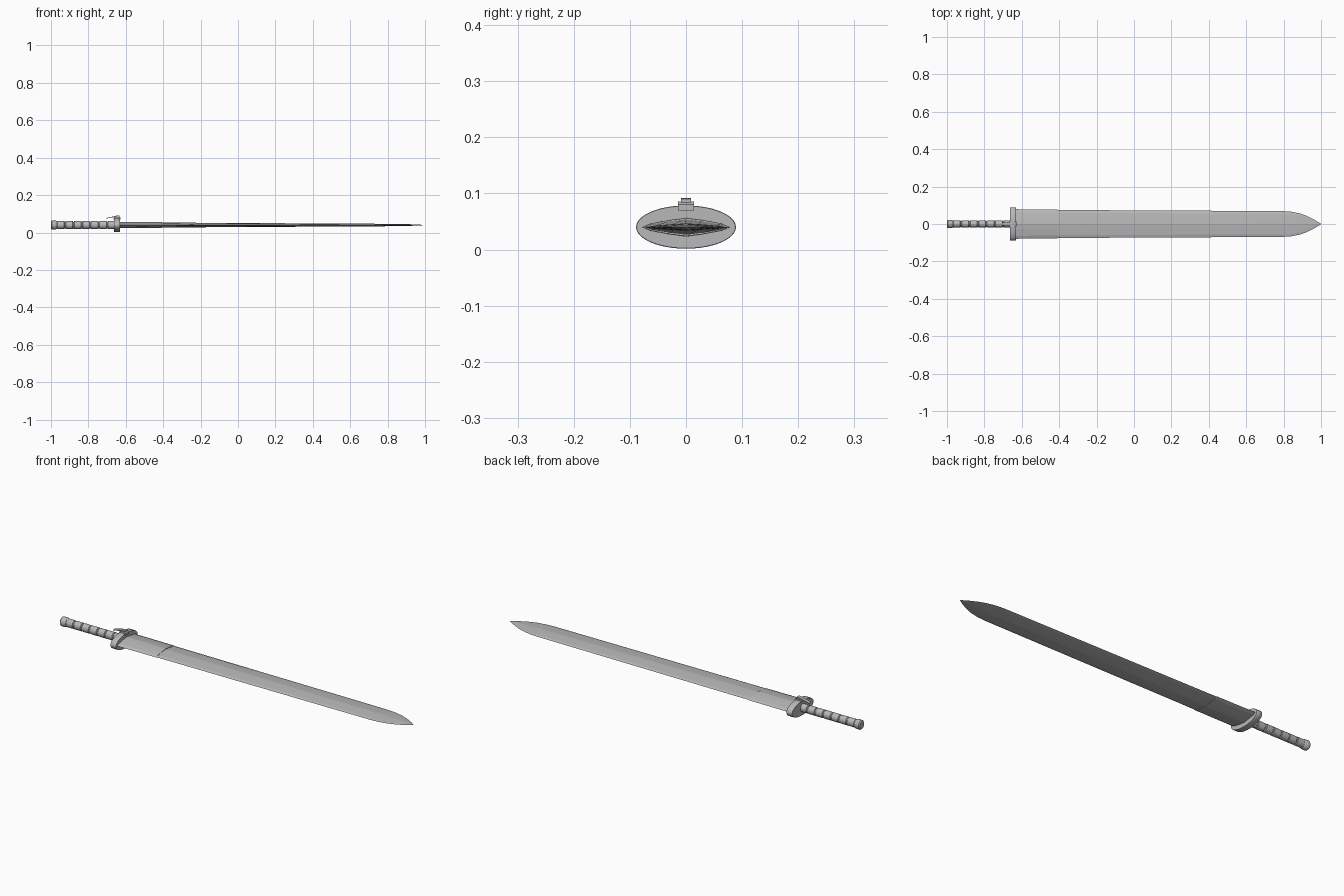
import bpy, bmesh, math

if "Cube" in bpy.data.objects:
    bpy.data.objects.remove(bpy.data.objects["Cube"])

ZC = 0.04  # height of the sword's long axis

steel = bpy.data.materials.new("mid_grey")
steel.diffuse_color = (0.48, 0.48, 0.48, 1)
steel.use_nodes = True
steel.node_tree.nodes["Principled BSDF"].inputs["Base Color"].default_value = steel.diffuse_color


def finish(name, bm, angle=30):
    bmesh.ops.recalc_face_normals(bm, faces=bm.faces)
    me = bpy.data.meshes.new(name)
    bm.to_mesh(me)
    bm.free()
    me.materials.append(steel)
    ob = bpy.data.objects.new(name, me)
    bpy.context.collection.objects.link(ob)
    bpy.ops.object.select_all(action='DESELECT')
    ob.select_set(True)
    bpy.context.view_layer.objects.active = ob
    bpy.ops.object.shade_smooth_by_angle(angle=math.radians(angle))
    return ob


def loft(name, sections, shape, angle=30):
    """Skin closed rings along x; sections are (x, half width, half height)."""
    bm = bmesh.new()
    rings = [[bm.verts.new((x, u * w, ZC + v * h)) for u, v in shape]
             for x, w, h in sections]
    n = len(shape)
    for a, b in zip(rings, rings[1:]):
        for i in range(n):
            j = (i + 1) % n
            bm.faces.new((a[i], a[j], b[j], b[i]))
    bm.faces.new(rings[0])
    bm.faces.new(rings[-1])
    return finish(name, bm, angle)


def ellipse(n):
    return [(math.cos(2 * math.pi * i / n), math.sin(2 * math.pi * i / n)) for i in range(n)]


def extrude_y(name, profile, half):
    """Extrude an xz profile symmetrically across y."""
    bm = bmesh.new()
    l, r = [[bm.verts.new((x, y, z)) for x, z in profile] for y in (-half, half)]
    n = len(profile)
    for i in range(n):
        j = (i + 1) % n
        bm.faces.new((l[i], l[j], r[j], r[i]))
    bm.faces.new(l)
    bm.faces.new(r)
    return finish(name, bm)


# Blade: ridged section with sharpened edges, curved point
blade_shape = [(1, 0), (0.8, 0.4), (0.35, 0.8), (0, 1), (-0.35, 0.8), (-0.8, 0.4),
               (-1, 0), (-0.8, -0.4), (-0.35, -0.8), (0, -1), (0.35, -0.8), (0.8, -0.4)]
loft("blade", [(-0.64, 0.076, 0.0145), (0.79, 0.069, 0.0065),
               (0.84, 0.066, 0.006), (0.89, 0.056, 0.005), (0.93, 0.041, 0.004),
               (0.97, 0.020, 0.002), (1.0, 0.0005, 0.0004)], blade_shape, 3)

# Sleeve around the blade root
loft("blade_sleeve", [(-0.64, 0.079, 0.0170), (-0.41, 0.0775, 0.0160)], blade_shape, 3)

# Oval guard with a slight bevel
loft("guard", [(-0.664, 0.0875, 0.037), (-0.662, 0.089, 0.0385), (-0.634, 0.089, 0.0385),
               (-0.632, 0.088, 0.0375)], ellipse(48), 50)

# Grip with evenly spaced grooves
grip = []
ribs, start, end = 7, -0.97, -0.655
step = (end - start) / ribs
for i in range(ribs):
    x = start + i * step
    grip += [(x, 0.0165, 0.0175), (x + 0.002, 0.0165, 0.0175), (x + 0.005, 0.0192, 0.0208),
             (x + step - 0.004, 0.0192, 0.0208), (x + step - 0.001, 0.0165, 0.0175)]
loft("grip", grip, ellipse(24), 30)

# Pommel cap
loft("pommel", [(-1.0, 0.018, 0.019), (-0.995, 0.0225, 0.024), (-0.975, 0.0225, 0.024),
                (-0.967, 0.018, 0.019)], ellipse(24), 35)

# Release catch on top of the guard
extrude_y("catch_base", [(-0.666, 0.07), (-0.666, 0.079), (-0.655, 0.084),
                         (-0.637, 0.086), (-0.628, 0.080), (-0.628, 0.07)], 0.014)
extrude_y("catch_lever", [(-0.705, 0.074), (-0.705, 0.077), (-0.642, 0.092),
                          (-0.634, 0.090), (-0.634, 0.083), (-0.65, 0.085)], 0.009)
